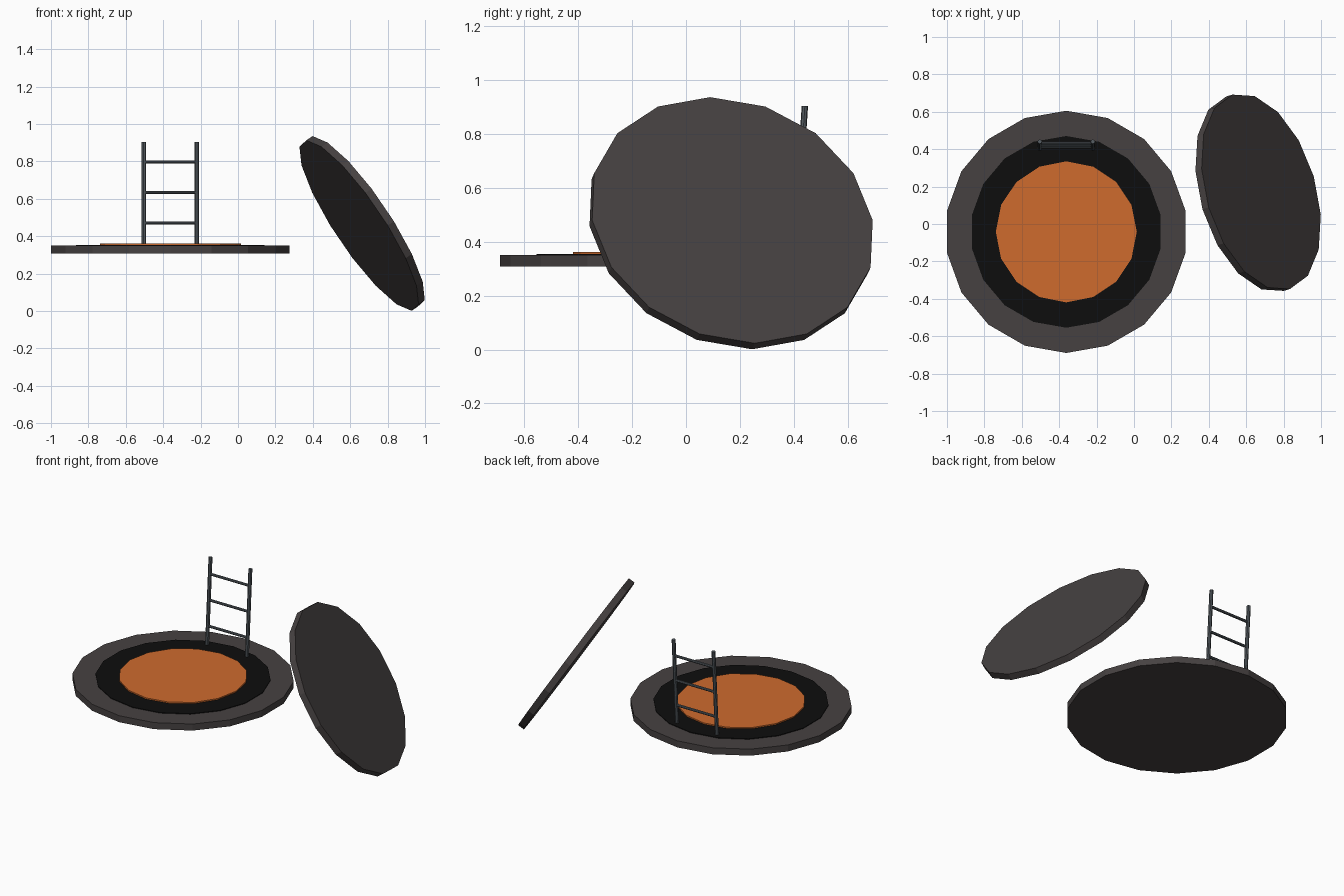
import bpy
from mathutils import Vector, Matrix

if "Cube" in bpy.data.objects:
    bpy.data.objects.remove(bpy.data.objects["Cube"])


def material(name, rgb):
    m = bpy.data.materials.new(name)
    m.diffuse_color = (*rgb, 1.0)
    m.use_nodes = True
    m.node_tree.nodes["Principled BSDF"].inputs["Base Color"].default_value = m.diffuse_color
    return m


DARK_GREY = material("dark_grey", (0.061, 0.053, 0.053))
BLACK = material("black", (0.0042, 0.0042, 0.0042))
ORANGE = material("orange", (0.62, 0.147, 0.027))
STEEL = material("steel_grey", (0.091, 0.107, 0.122))


def cylinder(name, mat, sides, radius, depth, matrix):
    bpy.ops.mesh.primitive_cylinder_add(vertices=sides, radius=radius, depth=depth)
    ob = bpy.context.object
    ob.name = name
    ob.matrix_world = matrix
    ob.data.materials.append(mat)
    return ob


def disc(name, mat, sides, radius, bottom, top):
    # Flat disc centred on the manhole axis
    place = Matrix.Translation((CX, CY, (bottom + top) / 2))
    return cylinder(name, mat, sides, radius, top - bottom, place)


def rod(name, mat, sides, radius, a, b):
    # Straight bar between two points
    a, b = Vector(a), Vector(b)
    turn = (b - a).to_track_quat('Z', 'Y').to_matrix().to_4x4()
    return cylinder(name, mat, sides, radius, (b - a).length,
                    Matrix.Translation((a + b) / 2) @ turn)


CX, CY = -0.362, -0.042

# Manhole: rim, dark shaft opening and glowing floor
disc("rim", DARK_GREY, 18, 0.6475, 0.308, 0.350)
disc("shaft_opening", BLACK, 18, 0.5125, 0.345, 0.354)
disc("glowing_floor", ORANGE, 16, 0.377, 0.350, 0.362)


# Ladder leaning slightly backwards
def ladder_y(z):
    return 0.405 + 0.064 * (z - 0.35)


for side, sx in (("left", -0.142), ("right", 0.142)):
    rod(side + "_rail", STEEL, 8, 0.0118,
        (CX + sx, ladder_y(0.309), 0.309), (CX + sx, ladder_y(0.902), 0.902))
for i, z in enumerate((0.47, 0.633, 0.796)):
    rod(f"rung_{i + 1}", STEEL, 8, 0.0085,
        (CX - 0.142, ladder_y(z), z), (CX + 0.142, ladder_y(z), z))

# Tilted cover, set by its face normal and the direction of its top corner
normal = Vector((0.807, 0.239, 0.541)).normalized()
up = Vector((-0.281, -0.083, 0.456))
up = (up - normal * up.dot(normal)).normalized()
across = up.cross(normal)
thickness = 0.041
centre = Vector((0.68, 0.172, 0.479)) - normal * thickness / 2
turn = Matrix((across, up, normal)).transposed().to_4x4()
cylinder("cover", DARK_GREY, 16, 0.542, thickness, Matrix.Translation(centre) @ turn)
